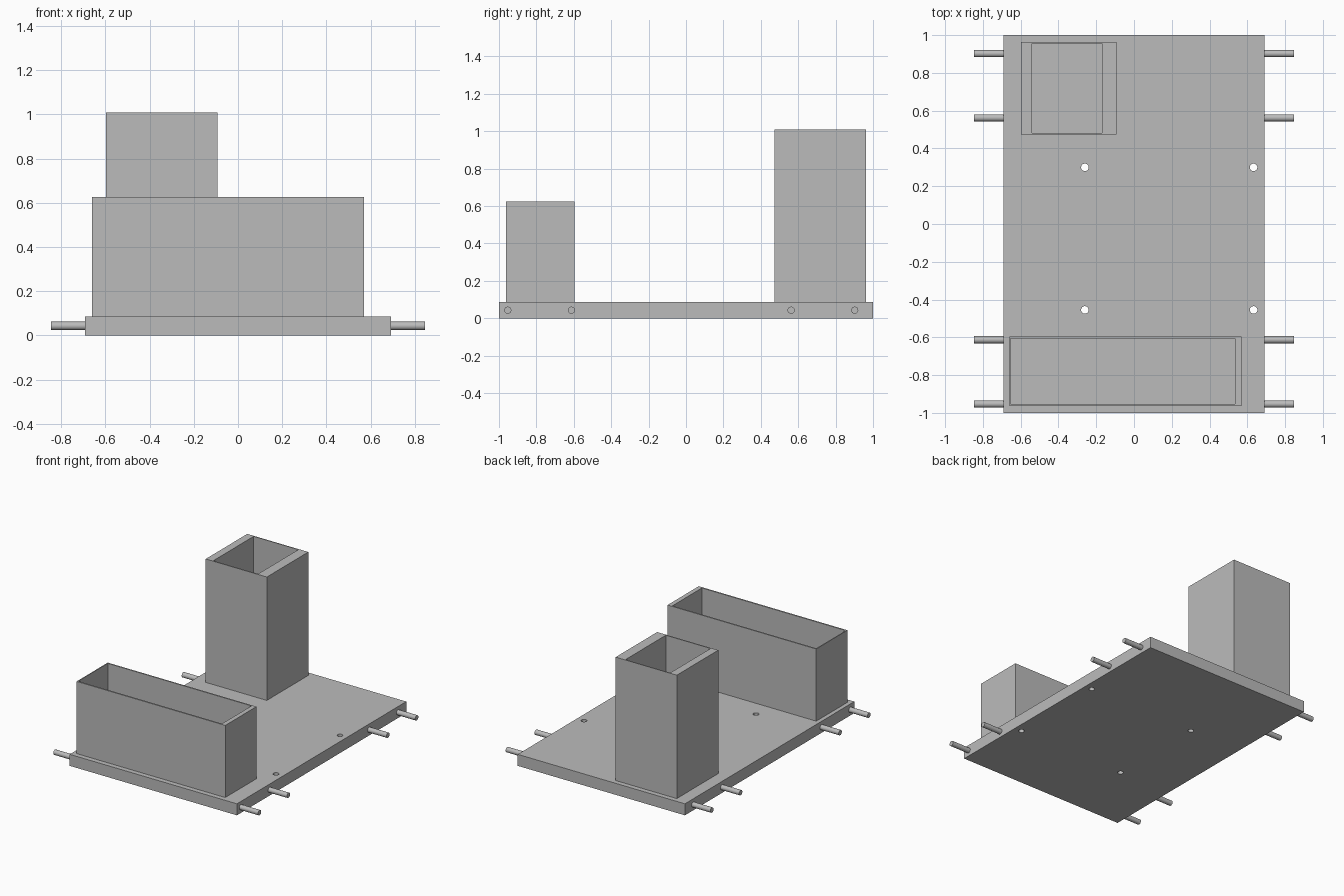
import bpy
from math import pi

default = bpy.data.objects.get("Cube")
if default:
    bpy.data.objects.remove(default, do_unlink=True)

# Single plain grey
GREY = (0.5, 0.5, 0.5, 1.0)
grey = bpy.data.materials.new("grey")
grey.use_nodes = True
grey.diffuse_color = GREY
for node in grey.node_tree.nodes:
    if node.type == 'BSDF_PRINCIPLED':
        node.inputs["Base Color"].default_value = GREY


def finish(name):
    obj = bpy.context.active_object
    obj.name = name
    obj.data.name = name
    obj.data.materials.append(grey)
    return obj


def block(name, x, y, z):
    """Box spanning the (low, high) ranges x, y and z."""
    spans = (x, y, z)
    bpy.ops.mesh.primitive_cube_add(size=1, location=[(a + b) / 2 for a, b in spans])
    obj = finish(name)
    obj.scale = [b - a for a, b in spans]
    bpy.ops.object.transform_apply(location=False, rotation=False, scale=True)
    return obj


def cylinder(name, radius, length, location, rotation=(0, 0, 0)):
    bpy.ops.mesh.primitive_cylinder_add(
        vertices=32, radius=radius, depth=length, location=location, rotation=rotation)
    obj = finish(name)
    bpy.ops.object.shade_smooth_by_angle()
    return obj


def cut(target, cutter):
    """Subtract the cutter from the target and discard it."""
    cutter.hide_render = True
    mod = target.modifiers.new("cut", 'BOOLEAN')
    mod.operation = 'DIFFERENCE'
    mod.solver = 'EXACT'
    mod.object = cutter
    bpy.ops.object.select_all(action='DESELECT')
    target.select_set(True)
    bpy.context.view_layer.objects.active = target
    bpy.ops.object.modifier_apply(modifier=mod.name)
    bpy.data.objects.remove(cutter, do_unlink=True)


PLATE_TOP = 0.086
PLATE_X = 0.691

# Base plate with four through holes
plate = block("base_plate", (-PLATE_X, PLATE_X), (-1, 1), (0, PLATE_TOP))
for x in (-0.26, 0.633):
    for y in (-0.455, 0.3):
        cut(plate, cylinder("hole_cutter", 0.02, 0.4, (x, y, PLATE_TOP / 2)))
bpy.ops.object.shade_smooth_by_angle()


# Open-topped rectangular sleeves standing on the plate
def sleeve(name, x, y, top, inner_x, inner_y):
    body = block(name, x, y, (PLATE_TOP, top))
    cut(body, block("cavity_cutter", inner_x, inner_y, (0, top + 0.1)))


sleeve("front_bin", (-0.66, 0.569), (-0.963, -0.595), 0.625,
       (-0.653, 0.535), (-0.952, -0.605))
sleeve("rear_tower", (-0.598, -0.093), (0.473, 0.963), 1.008,
       (-0.54, -0.17), (0.481, 0.956))

# Axle pegs along both long edges
PEG_END = 0.846
PEG_START = PLATE_X - 0.02
for side, label in ((1, "left"), (-1, "right")):
    for i, y in enumerate((-0.953, -0.613, 0.562, 0.902), 1):
        cylinder(f"axle_peg_{label}_{i}", 0.019, PEG_END - PEG_START,
                 (side * (PEG_START + PEG_END) / 2, y, PLATE_TOP / 2), (0, pi / 2, 0))
